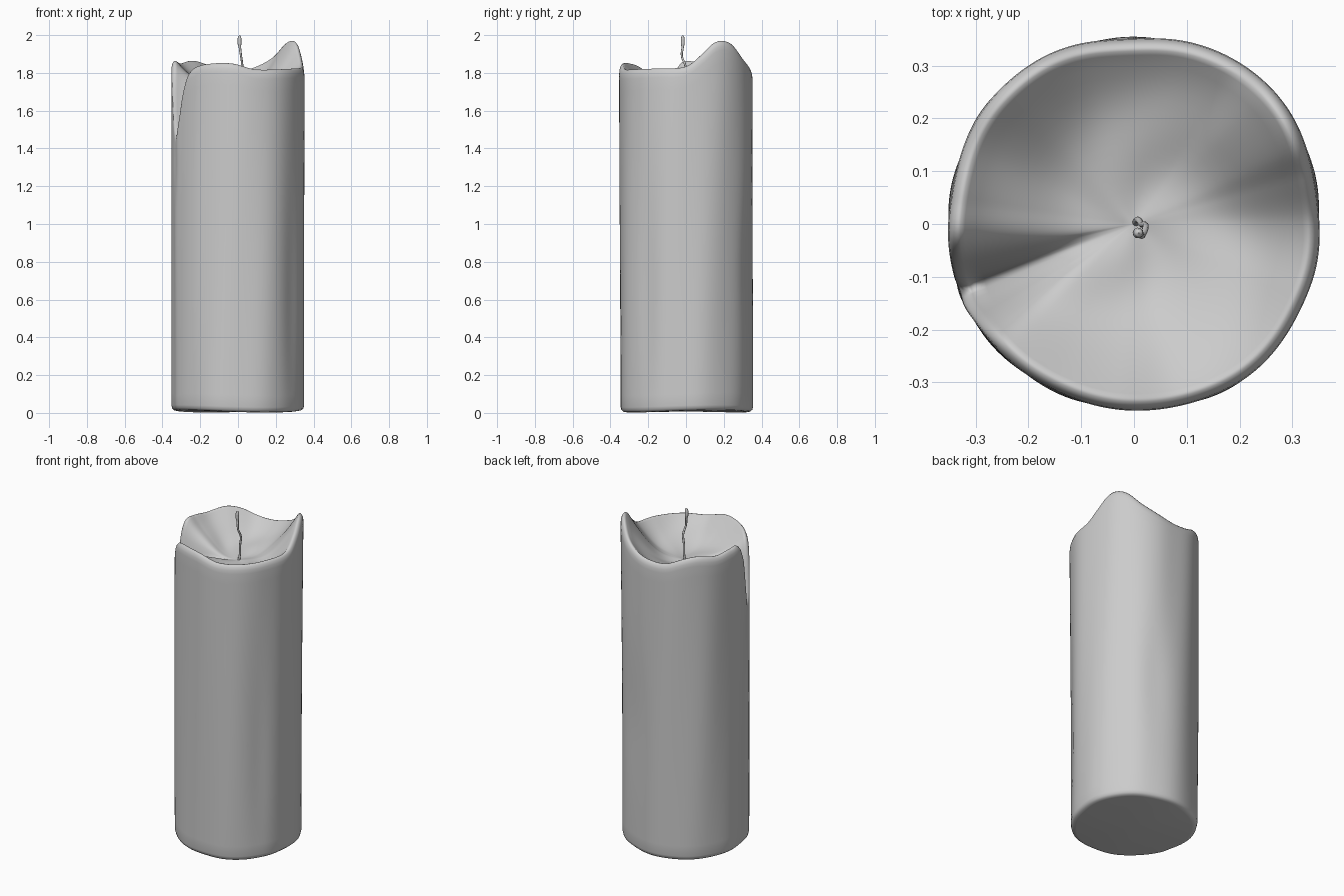
import bpy, bmesh, math
from mathutils import Vector

if "Cube" in bpy.data.objects:
    bpy.data.objects.remove(bpy.data.objects["Cube"])

# Rim height and outer radius around the candle (degrees, value)
RIM = [(0, 1.835), (15, 1.90), (25, 1.955), (34, 1.97), (44, 1.95), (58, 1.88), (75, 1.83),
       (90, 1.81), (106, 1.815), (122, 1.85), (135, 1.865), (155, 1.85), (172, 1.86), (184, 1.855),
       (191, 1.77), (196, 1.58), (201, 1.47), (207, 1.55), (213, 1.70), (219, 1.79),
       (228, 1.83), (245, 1.85), (265, 1.85), (285, 1.82), (310, 1.82), (335, 1.825)]
RADIUS = [(0, .35), (20, .358), (35, .363), (53, .366), (72, .359), (90, .355), (110, .358),
          (138, .36), (160, .354), (180, .354), (194, .353), (202, .362), (212, .354),
          (235, .351), (255, .353), (275, .351), (300, .362), (320, .36), (340, .354)]


def around(table, deg):
    """Periodic smooth interpolation without overshoot."""
    deg %= 360
    pts = [(a - 360, v) for a, v in table[-2:]] + table + [(a + 360, v) for a, v in table[:2]]
    for i in range(1, len(pts) - 2):
        (a0, v0), (a1, v1), (a2, v2), (a3, v3) = pts[i - 1:i + 3]
        if a1 <= deg <= a2:
            h = a2 - a1
            t = (deg - a1) / h
            m1 = (v2 - v0) / (a2 - a0) * h
            m2 = (v3 - v1) / (a3 - a1) * h
            return ((2*t**3 - 3*t*t + 1) * v1 + (t**3 - 2*t*t + t) * m1
                    + (3*t*t - 2*t**3) * v2 + (t**3 - t*t) * m2)
    return table[0][1]


def bump(x, c, w):
    return math.exp(-((x - c) / w) ** 2)


def wall_radius(deg, z):
    a = math.radians(deg)
    r = around(RADIUS, deg)
    low = 1 - z / 1.9
    r += (.349 - r) * .6 * low                                  # rounder towards the foot
    r += .002 * math.sin(5 * a + 1.5 * z) + .0015 * math.sin(9 * a - 2 * z)
    r -= .010 * bump(deg, 68, 14) * bump(z, .8, .35)            # soft dent at the back
    r -= .008 * bump(deg, 325, 10) * bump(z, .5, .6)            # flattened strip at the front right
    r -= .008 * bump(deg, 201, 4) * bump(z, 1.35, .2)           # run-off groove below the notch
    return r


def column(deg):
    """Half section from the outer foot up over the rim to the wax pool."""
    a = math.radians(deg)
    rim = around(RIM, deg)
    foot = .008 + .006 * math.sin(2 * a + .6)
    pts = [(wall_radius(deg, 0) - d, foot + h) for d, h in ((.03, 0), (.014, .003), (.004, .012), (0, .028))]
    n = 28
    for i in range(1, n + 1):
        z = foot + .028 + (rim - .05 - foot - .028) * i / n
        pts.append((wall_radius(deg, z), z))
    ro = wall_radius(deg, rim)
    lip = [(.002, -.028), (.008, -.010), (.017, -.001), (.024, -.001), (.032, -.009)]
    pts += [(ro - d, rim + h) for d, h in lip]
    r0, z0 = pts[-1]
    pool = 1.69
    power = 2.3 if rim > 1.75 else 2.8
    for i in range(1, 15):                                       # bowl
        t = 1 - i / 15
        z = pool + (z0 - pool) * t ** power
        z += .006 * math.sin(3 * a + 7 * t) * t * (1 - t) * 4
        pts.append((r0 * t, z))
    return [Vector((r * math.cos(a), r * math.sin(a), z)) for r, z in pts]


# Candle body: one skin wrapped around the axis
N = 200
bm = bmesh.new()
cols = [[bm.verts.new(p) for p in column(360 * i / N)] for i in range(N)]
pool = bm.verts.new((0, 0, 1.69))
base = bm.verts.new((0, 0, .008))
for i in range(N):
    c, d = cols[i], cols[(i + 1) % N]
    for j in range(len(c) - 1):
        bm.faces.new((c[j], d[j], d[j + 1], c[j + 1]))
    bm.faces.new((c[-1], d[-1], pool))
    bm.faces.new((d[0], c[0], base))
bmesh.ops.recalc_face_normals(bm, faces=bm.faces)
mesh = bpy.data.meshes.new("candle_body")
bm.to_mesh(mesh)
bm.free()
mesh.shade_smooth()
body = bpy.data.objects.new("candle_body", mesh)
bpy.context.collection.objects.link(body)

# Wick: crooked thread with a thicker tip
curve = bpy.data.curves.new("wick", "CURVE")
curve.dimensions = "3D"
curve.bevel_depth = .006
curve.bevel_resolution = 3
curve.resolution_u = 8
curve.use_fill_caps = True
path = [(.003, .002, 1.68, 1.2), (.008, .008, 1.73, 1), (.014, 0, 1.78, 1), (.022, -.004, 1.84, 1),
        (.016, -.022, 1.89, .9), (.010, -.018, 1.935, 1.1), (.008, -.017, 1.955, 1.7),
        (.008, -.017, 1.98, 1.7), (.009, -.017, 1.994, 1.2), (.009, -.017, 2.0, .1)]
s = curve.splines.new("BEZIER")
s.bezier_points.add(len(path) - 1)
for p, (x, y, z, r) in zip(s.bezier_points, path):
    p.co = (x, y, z)
    p.radius = r
    p.handle_left_type = p.handle_right_type = "AUTO"
wick = bpy.data.objects.new("wick", curve)
bpy.context.collection.objects.link(wick)
